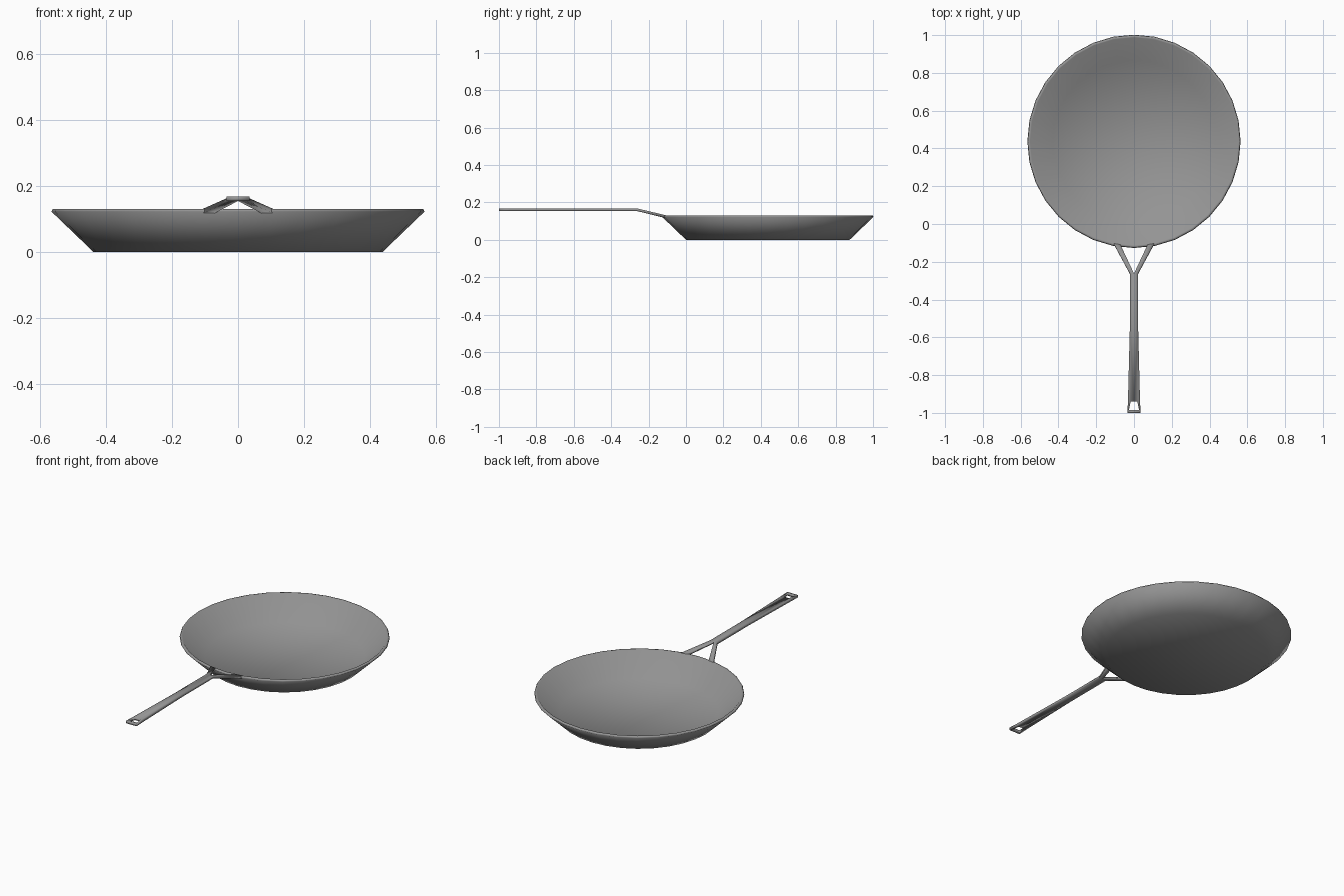
import bpy
from math import sin, cos, tau

if "Cube" in bpy.data.objects:
    bpy.data.objects.remove(bpy.data.objects["Cube"])

CY, SIDES = 0.4375, 32

# Dark grey cast metal
metal = bpy.data.materials.new("dark_metal")
metal.diffuse_color = (0.3, 0.3, 0.3, 1)
metal.use_nodes = True
metal.node_tree.nodes["Principled BSDF"].inputs["Base Color"].default_value = metal.diffuse_color


def add_mesh(name, verts, faces):
    mesh = bpy.data.meshes.new(name)
    mesh.from_pydata(verts, [], faces)
    mesh.materials.append(metal)
    ob = bpy.data.objects.new(name, mesh)
    bpy.context.collection.objects.link(ob)
    mesh.shade_smooth()
    return ob


# Pan bowl: turned profile (radius, z), from outer base over the rim to the inner floor
profile = [(0.4375, 0), (0.5645, 0.122), (0.561, 0.13), (0.55, 0.13), (0.43, 0.012)]
verts = [(r * sin(tau * i / SIDES), CY - r * cos(tau * i / SIDES), z)
         for r, z in profile for i in range(SIDES)]
faces = [(k * SIDES + i, k * SIDES + (i + 1) % SIDES,
          (k + 1) * SIDES + (i + 1) % SIDES, (k + 1) * SIDES + i)
         for k in range(len(profile) - 1) for i in range(SIDES)]
top = (len(profile) - 1) * SIDES
faces.append(tuple(reversed(range(SIDES))))
faces.append(tuple(range(top, top + SIDES)))
add_mesh("pan_bowl", verts, faces)

# Forked handle: top surface of the right half, mirrored and thickened
Z = 0.168
verts = [(0.072, -0.109, 0.13), (0.107, -0.103, 0.13),      # fork foot on the rim
         (0, -0.262, Z), (0.022, -0.262, Z),                # fork junction
         (0, -0.55, Z), (0.022, -0.55, Z),                  # grip
         (0, -0.94, Z), (0.018, -0.94, Z),                  # hanging hole, inner end
         (0, -0.986, Z), (0.027, -0.986, Z),                # hanging hole, outer end
         (0, -1, Z), (0.035, -1, Z), (0.032, -0.94, Z)]     # tip
faces = [(0, 2, 3, 1), (2, 4, 5, 3), (4, 6, 7, 12, 5),
         (7, 9, 11, 12), (8, 10, 11, 9)]
handle = add_mesh("forked_handle", verts, faces)
mirror = handle.modifiers.new("mirror", 'MIRROR')
mirror.use_clip = True
solid = handle.modifiers.new("thickness", 'SOLIDIFY')
solid.thickness = 0.014
solid.offset = -1
bpy.context.view_layer.objects.active = handle
handle.select_set(True)
bpy.ops.object.shade_smooth_by_angle(angle=0.7)
